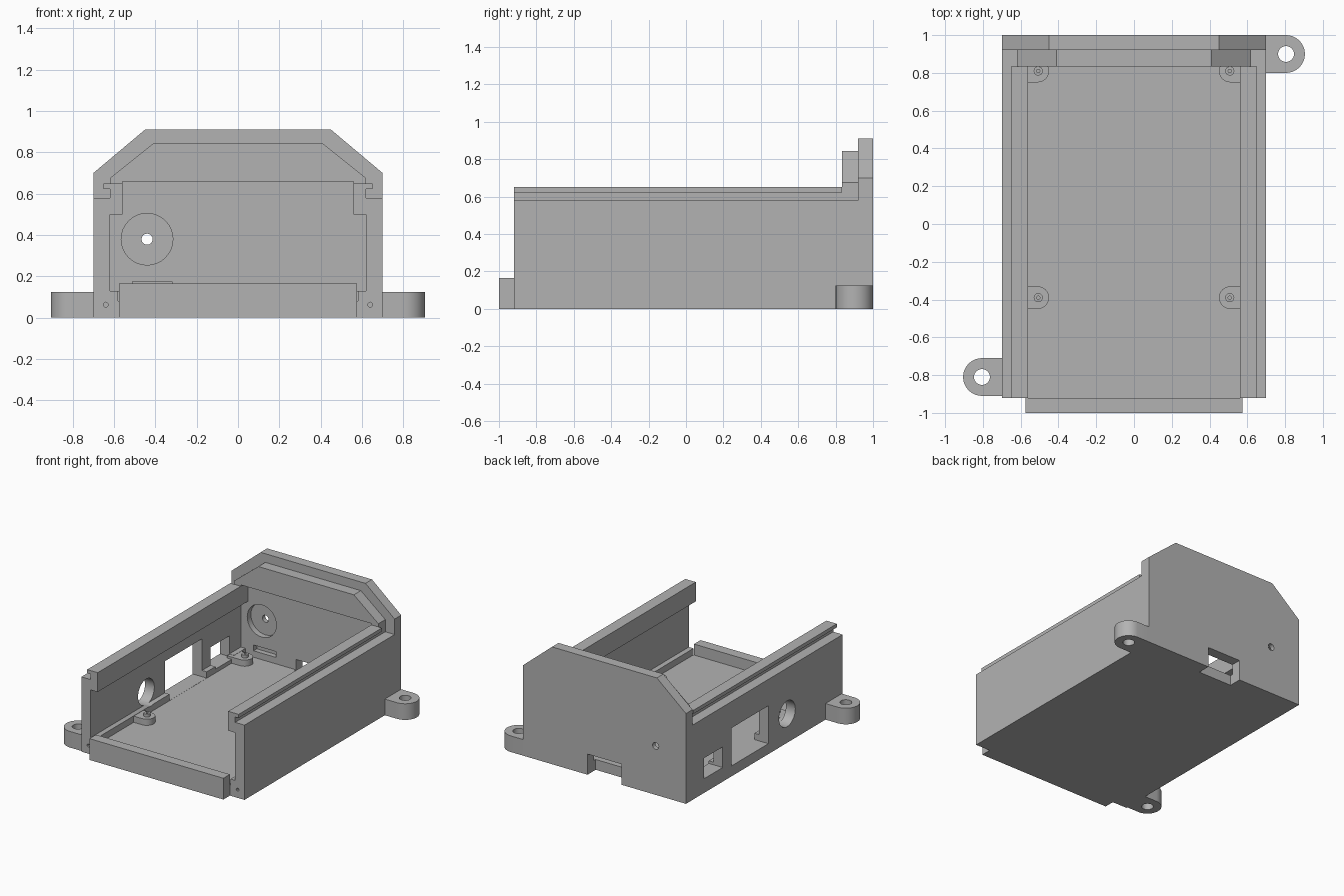
import bpy, bmesh, math
from mathutils import Matrix

if "Cube" in bpy.data.objects:
    bpy.data.objects.remove(bpy.data.objects["Cube"])

grey = bpy.data.materials.new("plain_grey")
grey.use_nodes = True
COLOR = (0.45, 0.45, 0.45, 1)
grey.diffuse_color = COLOR
grey.node_tree.nodes["Principled BSDF"].inputs["Base Color"].default_value = COLOR


def finish(name, bm):
    bmesh.ops.recalc_face_normals(bm, faces=bm.faces)
    mesh = bpy.data.meshes.new(name)
    bm.to_mesh(mesh)
    bm.free()
    mesh.materials.append(grey)
    ob = bpy.data.objects.new(name, mesh)
    bpy.context.collection.objects.link(ob)
    return ob


def prism(name, points, axis, start, end):
    """Extrude a flat outline: axis Y takes (x, z) points, axis Z takes (x, y)."""
    bm = bmesh.new()
    place = (lambda a, b, t: (a, t, b)) if axis == "Y" else (lambda a, b, t: (a, b, t))
    face = bm.faces.new([bm.verts.new(place(a, b, start)) for a, b in points])
    ext = bmesh.ops.extrude_face_region(bm, geom=[face])
    verts = [v for v in ext["geom"] if isinstance(v, bmesh.types.BMVert)]
    step = (0, end - start, 0) if axis == "Y" else (0, 0, end - start)
    bmesh.ops.translate(bm, verts=verts, vec=step)
    return finish(name, bm)


def box(name, x, y, z):
    x = sorted(x)
    return prism(name, [(x[0], y[0]), (x[1], y[0]), (x[1], y[1]), (x[0], y[1])], "Z", *z)


def rod(name, center, radius, depth, axis="Z", sides=32):
    bm = bmesh.new()
    turn = {"X": Matrix.Rotation(math.pi / 2, 4, "Y"),
            "Y": Matrix.Rotation(math.pi / 2, 4, "X"), "Z": Matrix()}[axis]
    bmesh.ops.create_cone(bm, cap_ends=True, segments=sides, radius1=radius, radius2=radius,
                          depth=depth, matrix=Matrix.Translation(center) @ turn)
    return finish(name, bm)


def cut(ob, cutters):
    bpy.context.view_layer.objects.active = ob
    for c in cutters:
        c.hide_render = True
        mod = ob.modifiers.new("cut", "BOOLEAN")
        mod.operation, mod.solver, mod.object = "DIFFERENCE", "EXACT", c
        bpy.ops.object.modifier_apply(modifier=mod.name)
        bpy.data.objects.remove(c)


def smooth(ob):
    bpy.ops.object.select_all(action="DESELECT")
    ob.select_set(True)
    bpy.context.view_layer.objects.active = ob
    bpy.ops.object.shade_smooth_by_angle(angle=math.radians(30))


def d_shape(cx, cy, r, flat_x):
    """Outline with a round end at the centre and a straight end at flat_x."""
    s = 1 if cx > flat_x else -1
    arc = [math.pi * (i / 16 - 0.5) for i in range(17)]
    pts = [(cx + s * r * math.cos(a), cy + r * math.sin(a)) for a in arc]
    return pts + [(flat_x, cy + r), (flat_x, cy - r)]


FRONT, BACK, FLOOR = -0.92, 0.92, 0.08

# Floor and front lip
floor = box("floor", (-0.62, 0.62), (FRONT, BACK), (0, FLOOR))
cut(floor, [box("cutter", (-0.145, 0.145), (0.9, 1.1), (-0.1, 0.16))])
box("front_lip", (-0.575, 0.575), (-1, FRONT), (0, 0.165))

# Back wall with round recess, screw hole, slot and cable notch
back = prism("back_wall", [(-0.7, 0), (0.7, 0), (0.7, 0.7), (0.45, 0.91),
                           (-0.45, 0.91), (-0.7, 0.7)], "Y", BACK, 1)
cut(back, [box("cutter", (-0.145, 0.145), (0.8, 1.1), (-0.1, 0.16)),
           rod("cutter", (-0.44, BACK, 0.38), 0.125, 0.09, "Y"),
           rod("cutter", (-0.44, 1, 0.38), 0.027, 0.4, "Y", 16),
           box("cutter", (-0.51, -0.32), (0.9, 0.96), (0.13, 0.175))])
smooth(back)
prism("back_ledge", [(-0.56, 0.66), (-0.56, 0.65), (-0.62, 0.65), (-0.62, 0.675), (-0.41, 0.843),
                     (0.41, 0.843), (0.62, 0.675), (0.62, 0.65), (0.56, 0.65), (0.56, 0.66)],
      "Y", 0.835, BACK)

for side, label in ((-1, "right"), (1, "left")):
    # Side wall with its thickened top, and the sliding rail on it
    outline = [(0.7, 0), (0.7, 0.58), (0.62, 0.58), (0.62, 0.65), (0.56, 0.65), (0.56, 0.5),
               (0.62, 0.5), (0.62, 0.13), (0.58, 0.13), (0.58, FLOOR), (0.62, FLOOR), (0.62, 0)]
    wall = prism(label + "_wall", [(side * x, z) for x, z in outline], "Y", FRONT, BACK)
    cutters = [rod("cutter", (side * 0.64, FRONT, 0.063), 0.012, 0.16, "Y", 8)]
    if side < 0:
        # Connector openings
        cutters += [rod("cutter", (-0.65, -0.24, 0.225), 0.1, 0.3, "X"),
                    box("cutter", (-0.8, -0.5), (-0.01, 0.445), (0.081, 0.375)),
                    box("cutter", (-0.8, -0.5), (0.55, 0.78), (0.11, 0.27))]
    cut(wall, cutters)
    smooth(wall)
    box(label + "_rail", (side * 0.62, side * 0.65), (FRONT, 0.835), (0.622, 0.65))

    # Circuit board posts with pins
    for y, place in ((-0.39, "front"), (0.81, "back")):
        post = prism(f"{label}_{place}_post", d_shape(side * 0.51, y, 0.06, side * 0.62),
                     "Z", FLOOR, 0.128)
        smooth(post)
        pin = rod(f"{label}_{place}_pin", (side * 0.507, y, 0.138), 0.024, 0.025, sides=24)
        cut(pin, [rod("cutter", (side * 0.507, y, 0.15), 0.009, 0.03, sides=12)])
        smooth(pin)

    # Mounting tab
    tab_y = 0.9 if side > 0 else -0.81
    tab = prism(label + "_mounting_tab", d_shape(side * 0.805, tab_y, 0.1, side * 0.7),
                "Z", 0, 0.125)
    cut(tab, [rod("cutter", (side * 0.805, tab_y, 0.06), 0.042, 0.4)])
    smooth(tab)
